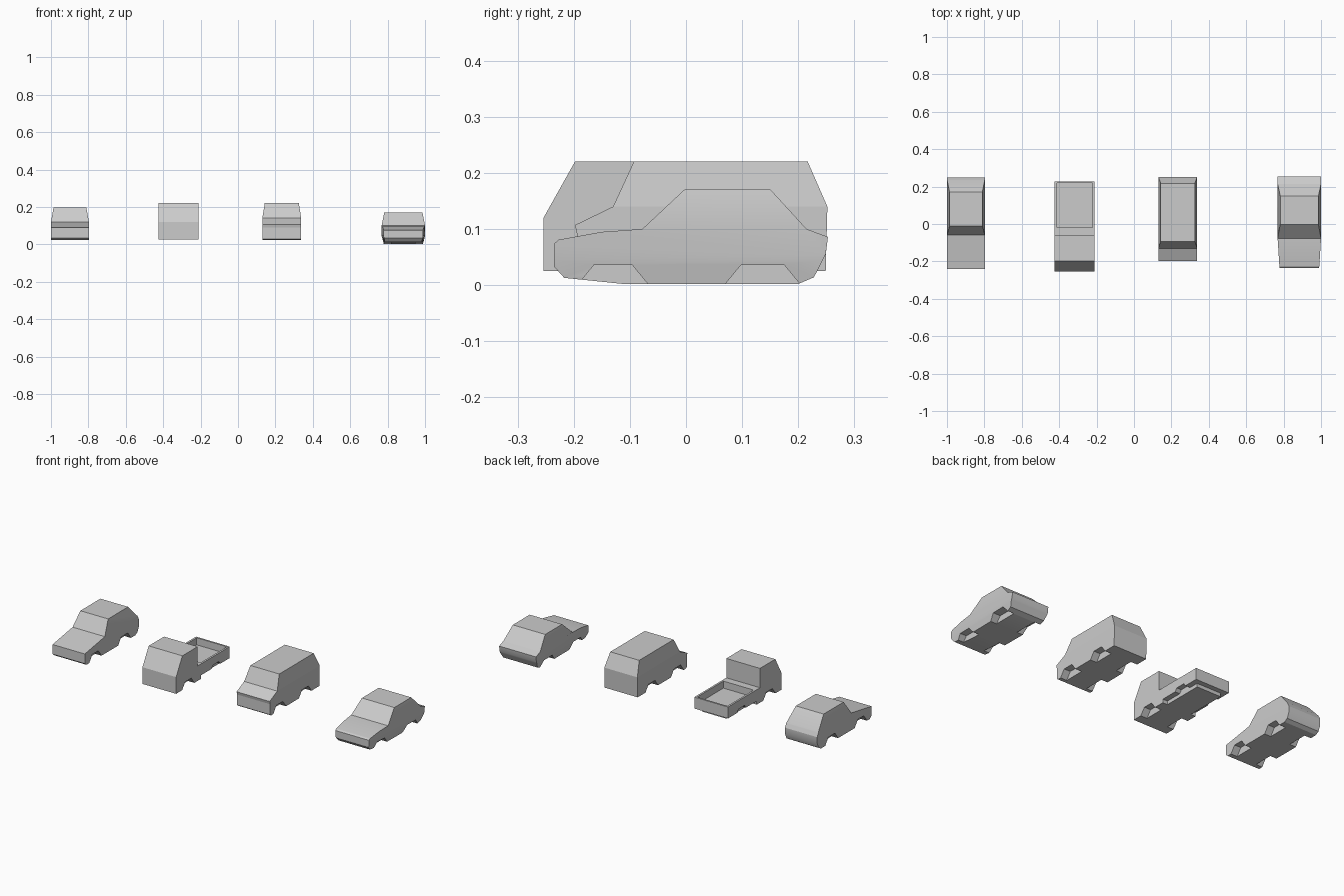
import bpy, bmesh, math

if "Cube" in bpy.data.objects:
    bpy.data.objects.remove(bpy.data.objects["Cube"])


def prism(name, profile, x0, x1, belts=()):
    """Extrude a (y, z) side profile from x0 to x1, with extra edge loops at belt heights."""
    bm = bmesh.new()
    face = bm.faces.new([bm.verts.new((x0, y, z)) for y, z in profile])
    ext = bmesh.ops.extrude_face_region(bm, geom=[face])
    for v in ext["geom"]:
        if isinstance(v, bmesh.types.BMVert):
            v.co.x = x1
    for z in belts:
        bmesh.ops.bisect_plane(bm, geom=bm.verts[:] + bm.edges[:] + bm.faces[:],
                               plane_co=(0, 0, z), plane_no=(0, 0, 1), dist=1e-4)
    bmesh.ops.recalc_face_normals(bm, faces=bm.faces)
    me = bpy.data.meshes.new(name)
    bm.to_mesh(me)
    bm.free()
    ob = bpy.data.objects.new(name, me)
    bpy.context.collection.objects.link(ob)
    return ob


def taper(ob, cx, belt, top, inset):
    """Pull the cabin sides in above the belt line."""
    for v in ob.data.vertices:
        t = max(0, (v.co.z - belt) / (top - belt))
        v.co.x -= math.copysign(inset * t, v.co.x - cx)


def cut(ob, cutter):
    mod = ob.modifiers.new("cut", "BOOLEAN")
    mod.operation = "DIFFERENCE"
    mod.solver = "EXACT"
    mod.object = cutter
    bpy.context.view_layer.objects.active = ob
    bpy.ops.object.modifier_apply(modifier=mod.name)
    bpy.data.objects.remove(cutter)


def wheel_notches(ob, x0, x1, arches, bottom, top, depth=0.04):
    """Trapezoid wheel openings cut into both sides."""
    for ya, yb in arches:
        s = 0.028
        k = s / (top - bottom) * 0.02
        prof = [(ya - k, bottom - 0.02), (yb + k, bottom - 0.02), (yb - s, top), (ya + s, top)]
        for a, b in ((x0 - 0.05, x0 + depth), (x1 - depth, x1 + 0.05)):
            cut(ob, prism("notch_cutter", prof, a, b))


def smooth(ob):
    bpy.ops.object.select_all(action="DESELECT")
    ob.select_set(True)
    bpy.context.view_layer.objects.active = ob
    bpy.ops.object.shade_smooth_by_angle(angle=math.radians(25))


# Hatchback
x0, x1 = -1.0, -0.797
hatch = prism("hatchback_body", [
    (-0.225, 0.023), (-0.24, 0.035), (-0.24, 0.09), (-0.06, 0.12), (-0.01, 0.198),
    (0.17, 0.198), (0.235, 0.125), (0.248, 0.1), (0.248, 0.065), (0.235, 0.035),
    (0.215, 0.023)], x0, x1, [0.12])
taper(hatch, (x0 + x1) / 2, 0.12, 0.198, 0.014)
wheel_notches(hatch, x0, x1, [(-0.2, -0.09), (0.06, 0.175)], 0.023, 0.062)
smooth(hatch)

# Pickup cab and bed
x0, x1 = -0.424, -0.212
pickup = prism("pickup_body", [
    (-0.254, 0.025), (-0.254, 0.12), (-0.198, 0.22), (-0.06, 0.22), (-0.06, 0.11),
    (0.228, 0.11), (0.228, 0.045), (-0.03, 0.045), (-0.03, 0.025)], x0, x1)
cut(pickup, prism("bed_cutter", [(-0.018, 0.07), (0.218, 0.07), (0.218, 0.2), (-0.018, 0.2)],
                  x0 + 0.011, x1 - 0.011))
wheel_notches(pickup, x0, x1, [(-0.2, -0.09)], 0.025, 0.062)
wheel_notches(pickup, x0, x1, [(0.05, 0.16)], 0.025, 0.062, 0.03)

# Pickup chassis under the bed
prism("pickup_chassis", [(-0.04, 0.025), (0.2, 0.025), (0.2, 0.046), (-0.04, 0.046)],
      x0 + 0.03, x1 - 0.03)

# Van
x0, x1 = 0.13, 0.338
van = prism("van_body", [
    (-0.185, 0.023), (-0.194, 0.03), (-0.194, 0.09), (-0.198, 0.107), (-0.13, 0.14),
    (-0.093, 0.22), (0.217, 0.22), (0.252, 0.14), (0.249, 0.025)], x0, x1, [0.14])
taper(van, (x0 + x1) / 2, 0.14, 0.22, 0.013)
wheel_notches(van, x0, x1, [(-0.165, -0.05), (0.065, 0.18)], 0.023, 0.062)

# Sedan, with tucked sills and a slightly narrower nose
x0, x1 = 0.768, 1.0
cx = (x0 + x1) / 2
sedan = prism("sedan_body", [
    (-0.217, 0.013), (-0.235, 0.033), (-0.235, 0.074), (-0.227, 0.081), (-0.15, 0.095),
    (-0.078, 0.1), (-0.002, 0.171), (0.15, 0.171), (0.215, 0.1), (0.253, 0.086),
    (0.249, 0.055), (0.228, 0.014), (0.2, 0.002), (-0.11, 0.002)], x0, x1, [0.045, 0.1])
taper(sedan, cx, 0.1, 0.171, 0.014)
for v in sedan.data.vertices:
    tuck = 0.012 * max(0, (0.045 - v.co.z) / 0.045)
    nose = 0.01 * max(0, (-0.08 - v.co.y) / 0.155)
    v.co.x -= math.copysign(tuck + nose, v.co.x - cx)
wheel_notches(sedan, x0, x1, [(-0.192, -0.068), (0.07, 0.203)], 0.002, 0.036, 0.05)
smooth(sedan)
